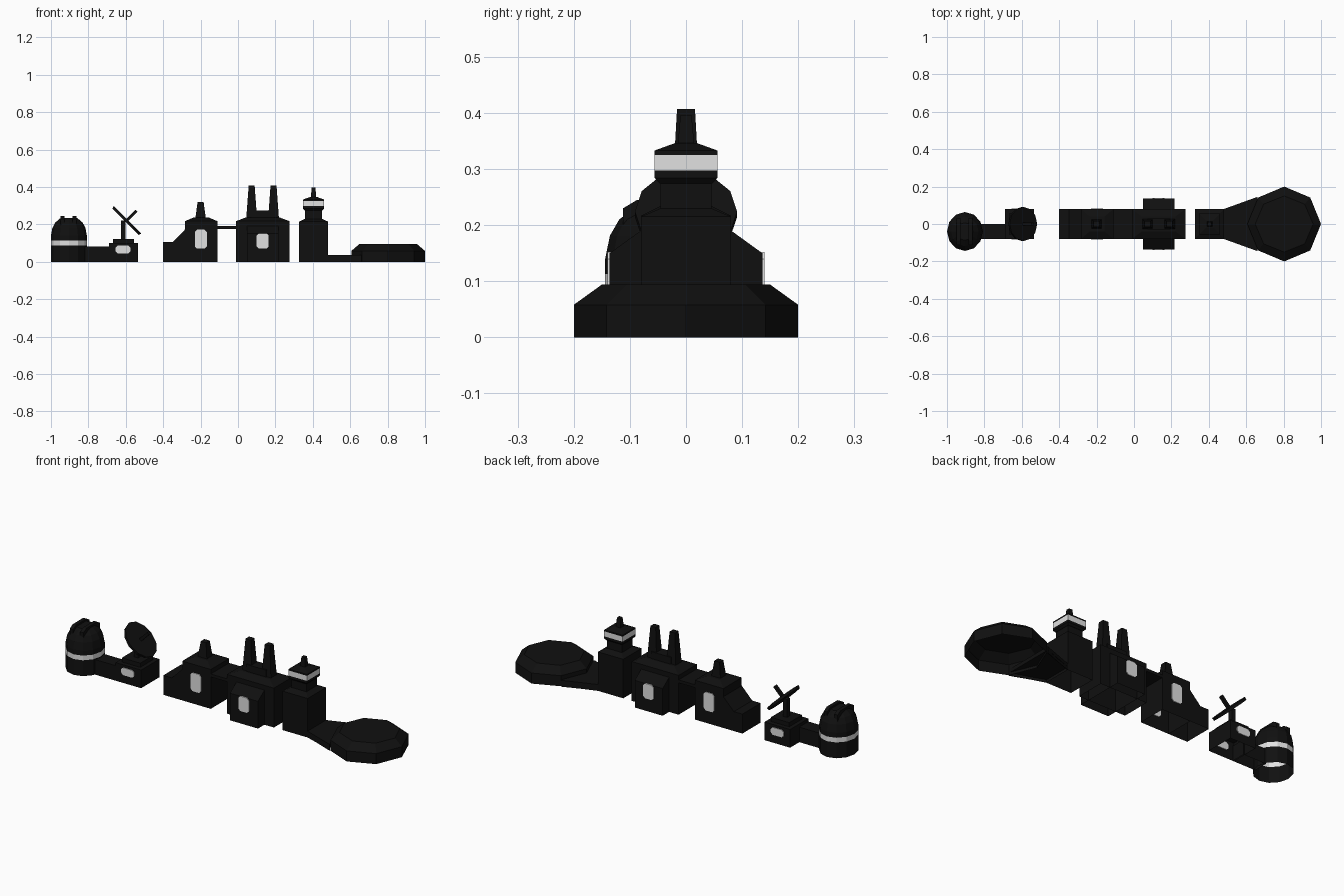
import bpy, bmesh, math

if "Cube" in bpy.data.objects:
    bpy.data.objects.remove(bpy.data.objects["Cube"])


def material(name, v):
    m = bpy.data.materials.new(name)
    m.diffuse_color = (v, v, v, 1)
    m.use_nodes = True
    m.node_tree.nodes["Principled BSDF"].inputs["Base Color"].default_value = m.diffuse_color
    return m


BLACK = material("black", 0.005)
WHITE = material("pale grey", 0.75)


def finish(name, bm, mats):
    bmesh.ops.recalc_face_normals(bm, faces=bm.faces)
    me = bpy.data.meshes.new(name)
    bm.to_mesh(me)
    bm.free()
    for m in mats:
        me.materials.append(m)
    ob = bpy.data.objects.new(name, me)
    bpy.context.collection.objects.link(ob)
    return ob


def loft(name, cx, cy, levels, n=4, band=None, closed=False):
    """Stack of n-sided rings (half x, half y, z), open below; faces inside band are pale."""
    bm = bmesh.new()
    k, ph = (math.sqrt(2), math.pi / 4) if n == 4 else (1, 0)
    rings = []
    for hx, hy, z in levels:
        rings.append([bm.verts.new((cx + hx * k * math.cos(ph + i * math.tau / n),
                                    cy + hy * k * math.sin(ph + i * math.tau / n), z))
                      for i in range(n)])
    for lo, hi in zip(rings, rings[1:]):
        for i in range(n):
            j = (i + 1) % n
            f = bm.faces.new((lo[i], lo[j], hi[j], hi[i]))
            if band and band[0] < f.calc_center_median().z < band[1]:
                f.material_index = 1
    bm.faces.new(rings[-1])
    if closed:
        bm.faces.new(rings[0][::-1])
    return finish(name, bm, (BLACK, WHITE) if band else (BLACK,))


def prism(name, pts, a, b, axis, mat=BLACK, open_bottom=True):
    """Extrude a profile from a to b along x (profile y,z), y (x,z) or z (x,y)."""
    bm = bmesh.new()
    place = {'x': lambda p, t: (t, p[0], p[1]),
             'y': lambda p, t: (p[0], t, p[1]),
             'z': lambda p, t: (p[0], p[1], t)}[axis]
    A = [bm.verts.new(place(p, a)) for p in pts]
    B = [bm.verts.new(place(p, b)) for p in pts]
    n = len(pts)
    for i in range(n - 1 if open_bottom else n):
        j = (i + 1) % n
        bm.faces.new((A[i], A[j], B[j], B[i]))
    bm.faces.new(A)
    bm.faces.new(B[::-1])
    return finish(name, bm, (mat,))


def windows(name, cx, hx, z0, z1, wall, c=0.012):
    """Clipped-corner window plates set through the front and back walls."""
    x0, x1 = cx - hx, cx + hx
    pts = [(x0 + c, z0), (x1 - c, z0), (x1, z0 + c), (x1, z1 - c),
           (x1 - c, z1), (x0 + c, z1), (x0, z1 - c), (x0, z0 + c)]
    for side, s in (("front", -1), ("back", 1)):
        prism(f"{name}_window_{side}", pts, s * wall - 0.004, s * wall + 0.004,
              'y', WHITE, False)


# Observatory dome with pale stripe and two shutter rails
DX, DY, RX, RY = -0.904, -0.04, 0.096, 0.104
loft("observatory_dome", DX, DY,
     [(RX * f, RY * f, z) for f, z in
      ((1, 0), (1, .087), (1, .113), (1, .14), (.92, .181), (.76, .21), (.45, .235))],
     n=12, band=(.087, .113))
rail = [(-.072, .19), (-.072, .23), (-.047, .245), (.047, .245), (.072, .23), (.072, .19)]
for side, x in (("left", -.938), ("right", -.874)):
    prism(f"dome_rail_{side}", [(DY + y, z) for y, z in rail], x - .01, x + .01, 'x')

# Corridor and dish station
loft("corridor", -.755, -.04, [(.07, .04, 0), (.07, .04, .083)])
loft("station", -.613, 0, [(.078, .08, 0), (.078, .08, .1)])
loft("station_plinth", -.613, 0, [(.056, .056, .1), (.056, .056, .123)])
loft("dish_pole", -.613, 0, [(.012, .012, .12), (.012, .012, .222)])
windows("station", -.615, .04, .045, .086, .08)
dish = loft("dish", 0, 0, [(.1, .091, -.007), (.104, .091, .007)], n=12, closed=True)
feed = loft("dish_feed", 0, 0, [(.008, .008, 0), (.008, .008, .075)])
for ob in (dish, feed):
    ob.location = (-.596, 0, .219)
    ob.rotation_euler = (0, math.pi / 4, 0)


def chimney(name, x, z0, z1):
    loft(name, x, 0, [(.029, .026, z0), (.016, .016, z1)])


# Small plant with lean-to and chimney
loft("small_plant", -.197, 0, [(.087, .08, 0), (.087, .08, .217), (.04, .04, .237)])
prism("lean_to", [(-.4, 0), (-.4, .107), (-.348, .107), (-.284, .172), (-.284, 0)],
      -.08, .08, 'y')
chimney("small_plant_chimney", -.2, .225, .32)
windows("small_plant", -.199, .032, .07, .172, .08)
loft("bridge", -.06, 0, [(.055, .08, .176), (.055, .08, .192)], closed=True)

# Large plant with cross wing and twin chimneys
loft("large_plant", .132, 0, [(.143, .08, 0), (.143, .08, .217), (.09, .04, .237)])
prism("cross_wing", [(-.136, 0), (-.136, .15), (-.06, .205), (.06, .205), (.136, .15), (.136, 0)],
      .047, .217, 'x')
loft("chimney_base", .132, 0, [(.06, .03, .23), (.06, .03, .275)])
chimney("large_chimney_left", .073, .23, .407)
chimney("large_chimney_right", .19, .23, .407)
windows("cross_wing", .132, .032, .07, .152, .136)

# Control tower: shaft, glazed cab and mast
TX = .404
loft("tower_shaft", TX, 0, [(.077, .08, 0), (.077, .08, .215), (.045, .045, .23), (.045, .045, .28)])
loft("tower_cab", TX, 0,
     [(.047, .047, .274), (.056, .056, .284), (.056, .056, .297), (.056, .056, .325),
      (.056, .056, .333), (.02, .02, .346)], band=(.297, .325), closed=True)
loft("tower_mast", TX, 0, [(.015, .015, .34), (.01, .01, .396)])

# Landing pad and its flared apron
loft("landing_pad", .803, 0, [(.197, .2, 0), (.197, .2, .058), (.155, .15, .094)], n=8)
prism("apron", [(.48, -.08), (.66, -.145), (.66, .145), (.48, .08)], .015, .035, 'z',
      open_bottom=False)
for side, s in (("front", -1), ("back", 1)):
    prism(f"apron_skirt_{side}", [(.48, s * .08), (.49, s * .08), (.66, s * .145), (.66, s * .14)],
          0, .035, 'z', open_bottom=False)
